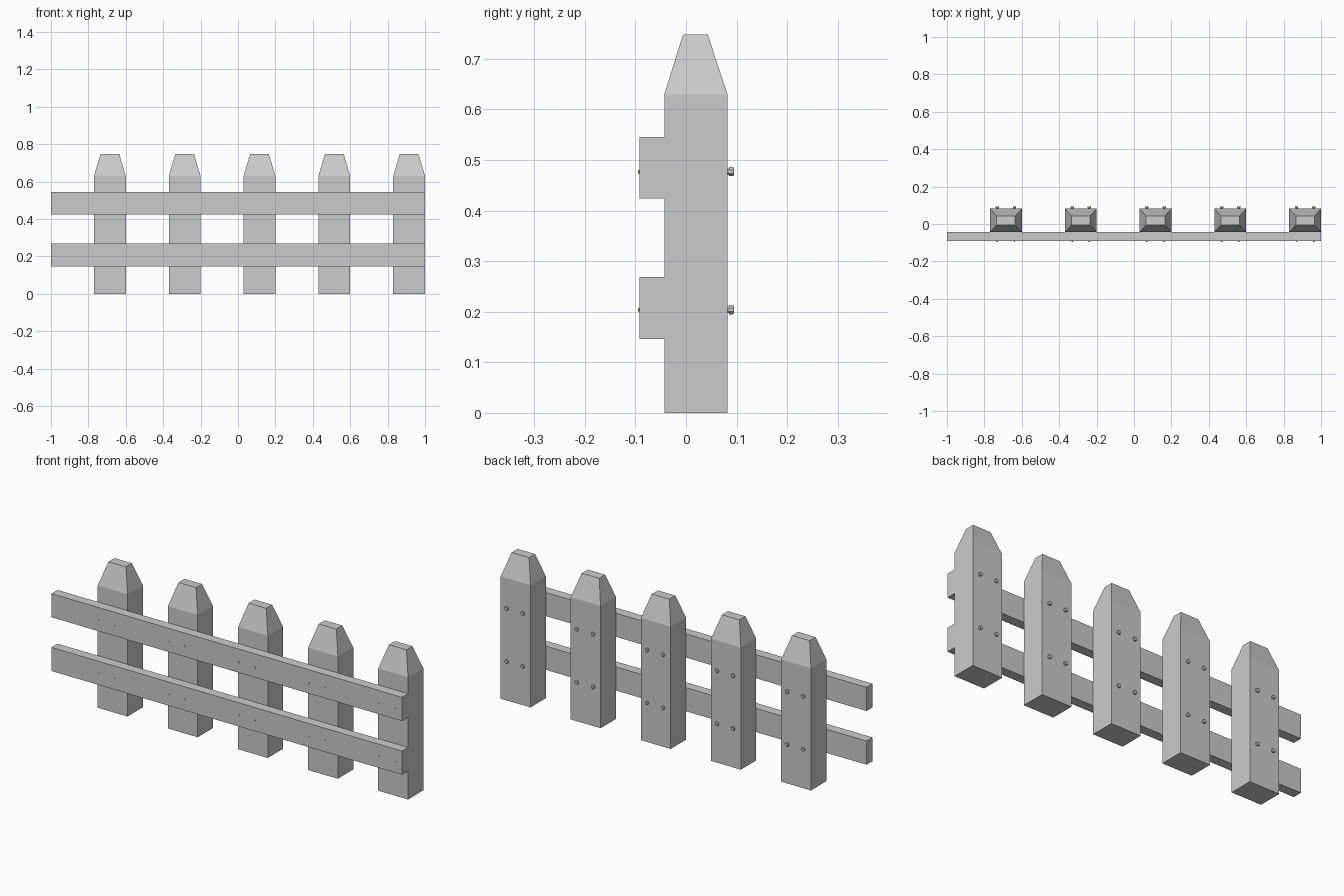
import bpy, bmesh
from math import cos, sin, pi

if "Cube" in bpy.data.objects:
    bpy.data.objects.remove(bpy.data.objects["Cube"])


def loft(name, rings):
    """Skin a stack of equal-sized point rings and cap both ends."""
    bm = bmesh.new()
    loops = [[bm.verts.new(p) for p in ring] for ring in rings]
    n = len(loops[0])
    for a, b in zip(loops, loops[1:]):
        for i in range(n):
            j = (i + 1) % n
            bm.faces.new((a[i], a[j], b[j], b[i]))
    bm.faces.new(loops[0])
    bm.faces.new(loops[-1])
    bmesh.ops.recalc_face_normals(bm, faces=bm.faces)
    mesh = bpy.data.meshes.new(name)
    bm.to_mesh(mesh)
    bm.free()
    obj = bpy.data.objects.new(name, mesh)
    bpy.context.collection.objects.link(obj)
    return obj


def rect(cx, cy, hx, hy, z):
    return [(cx + sx * hx, cy + sy * hy, z)
            for sx, sy in ((-1, -1), (1, -1), (1, 1), (-1, 1))]


def nail_ring(x, z, y, r, n=8):
    return [(x + r * cos(2 * pi * (i + .5) / n), y,
             z + r * sin(2 * pi * (i + .5) / n)) for i in range(n)]


# nail silhouette: (y, radius) from the tip in front to the head at the back
nail_profile = [(-0.095, 0.004), (0.079, 0.004), (0.081, 0.0065),
                (0.085, 0.0075), (0.0855, 0.0098), (0.0925, 0.0098),
                (0.0945, 0.0085)]
rail_heights = (0.2075, 0.4845)
nail_heights = (0.204, 0.477)

# horizontal rails
for k, z in enumerate(rail_heights):
    loft(f"rail_{k + 1}", [rect(0, -0.0675, 1.0, 0.0245, z + s * 0.061) for s in (-1, 1)])

# pickets with tapered tops, each held by four nails
for k in range(5):
    x = -0.685 + 0.4 * k
    loft(f"picket_{k + 1}", [rect(x, 0.0195, 0.085, 0.0625, 0.0),
                             rect(x, 0.0195, 0.085, 0.0625, 0.63),
                             rect(x, 0.0185, 0.05, 0.0245, 0.748)])
    for row, z in enumerate(nail_heights):
        for side, dx in (("left", -0.046), ("right", 0.046)):
            loft(f"nail_{k + 1}_{row + 1}_{side}",
                 [nail_ring(x + dx, z, y, r) for y, r in nail_profile])
